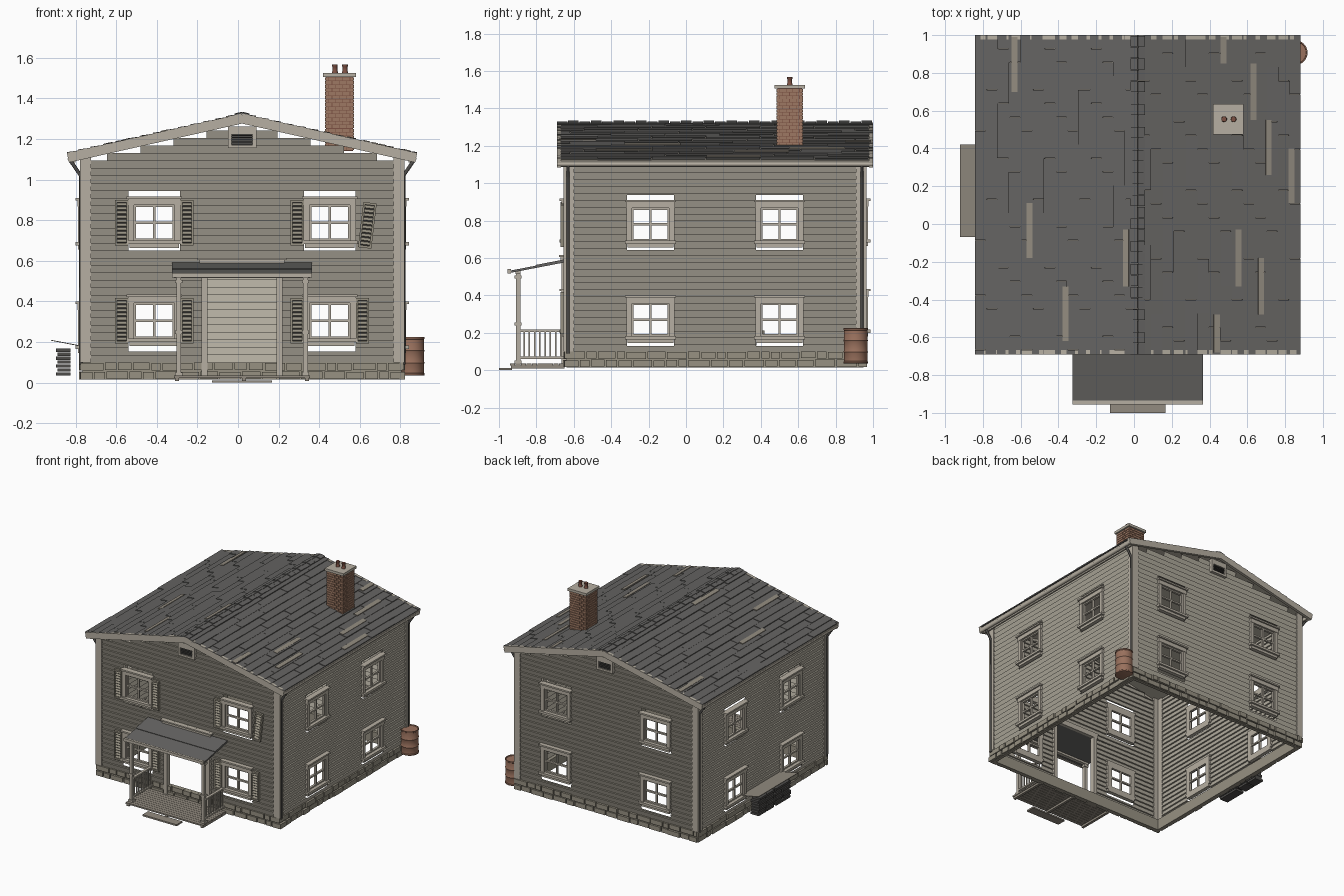
import bpy, bmesh, math, random
from mathutils import Matrix, Vector

random.seed(4)
if "Cube" in bpy.data.objects:
    bpy.data.objects.remove(bpy.data.objects["Cube"])


def mat(name, *rgb):
    m = bpy.data.materials.new(name)
    m.use_nodes = True
    col = (*rgb, 1)
    m.diffuse_color = col
    m.node_tree.nodes["Principled BSDF"].inputs["Base Color"].default_value = col
    return m


SIDING = mat("cream siding", .44, .41, .34)
TRIM = mat("pale trim", .47, .43, .36)
ROOF = mat("grey shingle", .13, .127, .122)
BRICK = mat("brick", .34, .19, .125)
POT = mat("clay pot", .2, .08, .055)
RUST = mat("rusty steel", .32, .165, .11)
STONE = mat("stone", .31, .285, .225)
DARK = mat("dark metal", .075, .072, .068)
WOOD = mat("weathered wood", .29, .26, .215)

T, R = Matrix.Translation, Matrix.Rotation
CX, CY = .02, .155          # house centre
SLOPE = .225
PITCH = .0368               # siding course height


class Part:
    """Collects boxes, quads and lathed shapes into one object."""

    def __init__(self, name, material, frame=Matrix()):
        self.name, self.material, self.frame = name, material, frame
        self.bm = bmesh.new()

    def box(self, x, y, z, extra=Matrix()):
        c = [(a + b) / 2 for a, b in (x, y, z)]
        s = [abs(b - a) for a, b in (x, y, z)]
        bmesh.ops.create_cube(self.bm, size=1,
                              matrix=self.frame @ extra @ T(c) @ Matrix.Diagonal((*s, 1)))

    def quad(self, pts):
        self.bm.faces.new([self.bm.verts.new(self.frame @ Vector(p)) for p in pts])

    def lathe(self, x, y, profile, n=24):
        rings = [[self.bm.verts.new((x + r * math.cos(k * math.tau / n),
                                     y + r * math.sin(k * math.tau / n), z)) for k in range(n)]
                 for r, z in profile]
        for a, b in zip(rings, rings[1:]):
            for k in range(n):
                j = (k + 1) % n
                self.bm.faces.new((a[k], a[j], b[j], b[k]))
        self.bm.faces.new(rings[0][::-1])
        self.bm.faces.new(rings[-1])

    def done(self, smooth=False):
        me = bpy.data.meshes.new(self.name)
        self.bm.to_mesh(me)
        self.bm.free()
        me.materials.append(self.material)
        ob = bpy.data.objects.new(self.name, me)
        bpy.context.collection.objects.link(ob)
        if smooth:
            bpy.ops.object.select_all(action='DESELECT')
            ob.select_set(True)
            bpy.context.view_layer.objects.active = ob
            bpy.ops.object.shade_smooth_by_angle(angle=math.radians(40))


def tube(name, pts, r, material):
    cu = bpy.data.curves.new(name, 'CURVE')
    cu.dimensions, cu.bevel_depth, cu.bevel_resolution, cu.use_fill_caps = '3D', r, 1, True
    sp = cu.splines.new('POLY')
    sp.points.add(len(pts) - 1)
    for p, co in zip(sp.points, pts):
        p.co = (*co, 1)
    cu.materials.append(material)
    bpy.context.collection.objects.link(bpy.data.objects.new(name, cu))


def siding(part, half, gable, holes):
    """Tilted board courses with cut openings; gable courses step under the roof."""
    for r in range(31 if gable else 28):
        za, zb = .1 + r * PITCH, .1 + (r + 1) * PITCH
        hw = min(half, (1.28 - zb) / SLOPE) if gable else half
        zs = sorted({za, zb} | {z for h in holes for z in h[2:] if za < z < zb})
        us = sorted({-hw, hw} | {u for h in holes for u in h[:2] if -hw < u < hw})
        for z0, z1 in zip(zs, zs[1:]):
            for u0, u1 in zip(us, us[1:]):
                um, zm = (u0 + u1) / 2, (z0 + z1) / 2
                if any(h[0] < um < h[1] and h[2] < zm < h[3] for h in holes):
                    continue
                y0, y1 = (-.012 * (z - za) / PITCH for z in (z0, z1))
                part.quad([(u0, y0, z0), (u1, y0, z0), (u1, y1, z1), (u0, y1, z1)])
                if z1 == zb:
                    part.quad([(u0, y1, z1), (u1, y1, z1), (u1, 0, z1), (u0, 0, z1)])


def window(part, u, zc):
    def b(x0, x1, out, z0, z1):
        part.box((u + x0, u + x1), (-out, .008), (zc + z0, zc + z1))
    for s in (-1, 1):
        b(s * .1, s * .128, .022, -.1, .1)              # casings
        b(s * .09, s * .1, .01, -.0875, .0875)          # sash sides
        b(-.1, .1, .01, s * .0775, s * .0875)           # sash rails
    b(-.006, .006, .008, -.08, .08)
    b(-.09, .09, .008, -.006, .006)
    b(-.13, .13, .025, .0875, .118)
    b(-.136, .136, .036, .118, .13)
    b(-.136, .136, .036, -.105, -.0875)
    b(-.122, .122, .022, -.124, -.105)


def shutter(frame_part, slat_part, u, zc, tilt=0):
    m = T((u, 0, zc)) @ R(tilt, 4, 'Y')
    for s in (-1, 1):
        frame_part.box((s * .023, s * .033), (-.03, -.013), (-.112, .112), m)
        frame_part.box((-.033, .033), (-.03, -.013), (s * .1, s * .112), m)
    slat_part.box((-.024, .024), (-.017, -.013), (-.1, .1), m)
    for i in range(10):
        frame_part.box((-.024, .024), (-.008, .008), (-.002, .002),
                       m @ T((0, -.022, -.09 + i * .02)) @ R(.9, 4, 'X'))


# Four walls, each built in a frame whose local -y points outward
for name, turn, half, dist, win_u, low, up in (
        ("front", 0, .785, .795, .432, .305, .787), ("right", 1, .795, .785, .345, .27, .78),
        ("back", 2, .785, .795, .432, .305, .787), ("left", 3, .795, .785, .345, .27, .78)):
    gable, front = turn % 2 == 0, turn == 0
    F = T((CX, CY, 0)) @ R(turn * math.pi / 2, 4, 'Z') @ T((0, -dist, 0))
    holes, win = [], Part(name + "_windows", TRIM, F)
    for u in (-win_u, win_u):
        for zc, lo, hi in ((low, -.152 if gable else -.14, .125), (up, -.137, .157)):
            holes.append((u - .126, u + .126, zc + lo, zc + hi))
            window(win, u, zc)
    win.done()
    if front:
        holes.append((-.19, .19, 0, .6))
    boards = Part(name + "_siding", SIDING, F)
    siding(boards, half, gable, holes)
    boards.done()

    corner = Part(name + "_corner_boards", TRIM, F)
    for s in (-1, 1):
        corner.box((s * (half - .04), s * (half + .012)), (-.014, 0), (.1, 1.12))
    corner.done()

    # Stone footing in two staggered rows
    base = Part(name + "_footing", STONE, F)
    base.box((-half, half), (0, .025), (.015, .1))
    for row in range(2):
        u = -half - .01
        while u < half - .02:
            w = min(random.uniform(.05, .12), half + .01 - u)
            z0 = .016 + row * .044 + random.uniform(0, .004)
            base.box((u, u + w - .008), (-random.uniform(.01, .018), .01), (z0, z0 + .036))
            u += w
    base.done()

    if gable:   # louvred attic vent
        vent, dark = Part(name + "_vent_frame", TRIM, F), Part(name + "_vent_louvres", DARK, F)
        for s in (-1, 1):
            vent.box((s * .052, s * .07), (-.03, 0), (1.155, 1.235))
        vent.box((-.07, .07), (-.03, 0), (1.155, 1.17))
        vent.box((-.07, .07), (-.03, 0), (1.222, 1.262))
        dark.box((-.055, .055), (-.016, -.01), (1.165, 1.225))
        for i in range(5):
            dark.box((-.055, .055), (-.026, -.014), (1.172 + i * .011, 1.176 + i * .011))
        vent.done()
        dark.done()
    if front:   # shutters and door frame
        frames, slats = Part("shutters", STONE, F), Part("shutter_backs", DARK, F)
        for u in (-win_u, win_u):
            for zc in (low, up):
                for s in (-1, 1):
                    loose = u > 0 and s > 0 and zc == up
                    shutter(frames, slats, u + s * (.185 if loose else .161),
                            zc - .012 * loose, .12 * loose)
        frames.done()
        slats.done()
        door = Part("door_frame", TRIM, F)
        for s in (-1, 1):
            door.box((s * .17, s * .2), (-.025, .01), (.035, .59))
        door.box((-.21, .21), (-.03, .01), (.575, .605))
        door.box((-.22, .22), (-.04, .01), (.605, .615))
        door.done()

# Roof: deck, shingle courses, exposed patches, rakes
ANGLE = math.atan(SLOPE)
LEN, Y0, Y1 = .86 / math.cos(ANGLE), -.69, 1.0
deck, rake = Part("roof_deck", TRIM), Part("rake_boards", TRIM)
shingles, patch = Part("shingles", ROOF), Part("bare_roof_patches", WOOD)
COURSES, BLOCK = 14, .29
step = LEN / COURSES
for s in (-1, 1):
    M = T((CX, 0, 1.313)) @ R(0 if s > 0 else math.pi, 4, 'Z') @ R(ANGLE, 4, 'Y')
    ya, yb = (Y0, Y1) if s > 0 else (-Y1, -Y0)
    deck.box((0, LEN), (ya + .005, yb - .005), (-.018, 0), M)
    for a, b in ((ya, ya + .022), (yb - .022, yb)):
        rake.box((0, LEN), (a, b), (-.036, .012), M)
    for i in range(COURSES):
        y = ya - (i % 4) * BLOCK / 4
        while y < yb:
            lift = random.uniform(0, .004)
            shingles.box((0, step + (.006 if i < COURSES - 1 else 0)),
                         (max(y, ya), min(y + BLOCK, yb) - .002), (0, .006 + lift),
                         M @ T((i * step, 0, .001)) @ R(-.07 - lift * 4, 4, 'Y'))
            y += BLOCK
for x, y0, y1 in ((-.63, .7, .99), (-.55, -.18, .11), (-.04, -.33, -.03), (-.36, -.62, -.33),
                  (.47, .85, .99), (.63, .55, .85), (.71, .26, .55), (.83, .11, .4),
                  (.55, -.33, -.03), (.67, -.48, -.18), (.435, -.68, -.48)):
    M = T((x, 0, 1.313 - SLOPE * abs(x - CX))) @ R(math.copysign(ANGLE, x - CX), 4, 'Y')
    patch.box((-.016, .016), (y0, y1), (.008, .0165), M)
# Overlapping ridge caps
ridge, n = Part("ridge_caps", ROOF), 28
for i in range(n):
    y = Y0 + i * (Y1 - Y0) / n
    for s in (-1, 1):
        ridge.box((0, s * .037), (y, y + .056), (0, .008),
                  T((CX, 0, 1.323 + .003 * (i % 2))) @ R(s * ANGLE, 4, 'Y'))
for p in (deck, rake, shingles, patch, ridge):
    p.done()

# Gutters, eave boards and downspouts
fascia = Part("eave_boards", TRIM)
for s, side in ((-1, "left"), (1, "right")):
    fascia.box((CX + s * .82, CX + s * .832), (Y0 + .02, Y1 - .02), (1.085, 1.115))
    tube(side + "_gutter", [(CX + s * .846, Y0, 1.102), (CX + s * .846, Y1, 1.102)], .014, TRIM)
    for end, y in (("front", -.63), ("back", .94)):
        x = CX + s * .795
        tube(f"{side}_{end}_downspout",
             [(x, y, .09), (x, y, 1.02), (CX + s * .846, y, 1.095)], .009, DARK)
fascia.done()

# Brick chimney with cap and pots
bricks, core = Part("chimney_bricks", BRICK), Part("chimney_core", POT)
HX, H = Matrix.Translation((.5, .555, 0)), .066
core.box((-H, H), (-H, H), (1.14, 1.505), HX)
for row in range(20):
    z = 1.145 + row * .018
    for q in range(4):
        m = HX @ R(q * math.pi / 2, 4, 'Z')
        for k in range(5):
            a = max(-.071, -.071 + .0355 * (k - .5 * (row % 2)))
            b = min(.071, -.071 + .0355 * (k + 1 - .5 * (row % 2)) - .003)
            if b > a + .004:
                bricks.box((a, b), (-.071, -.06), (z, z + .0155), m)
cap, pots = Part("chimney_cap", TRIM), Part("chimney_pots", POT)
cap.box((-.081, .081), (-.081, .081), (1.505, 1.525), HX)
for x in (.477, .527):
    pots.lathe(x, .555, [(.015, 1.52), (.015, 1.53), (.012, 1.535), (.012, 1.555),
                         (.014, 1.558), (.014, 1.567)], 16)
for p in (bricks, core, cap):
    p.done()
pots.done(True)

# Porch: deck, step, posts, railings, roof
P = T((CX, 0, 0))
floor, porch = Part("porch_deck", WOOD, P), Part("porch_posts_and_rails", TRIM, P)
for i in range(10):
    floor.box((-.335, .335), (-.94 + i * .029, -.913 + i * .029), (.024, .035))
for x in (-.33, 0, .31):
    floor.box((x, x + .02), (-.935, -.65), (.008, .024))
floor.box((-.148, .148), (-1, -.93), (0, .012))
for s in (-1, 1):
    x = s * .312
    porch.box((x - .012, x + .012), (-.91, -.886), (.035, .525))
    for z in (.035, .24, .49):
        porch.box((x - .018, x + .018), (-.916, -.88), (z, z + .016))
    for z in (.06, .205):
        porch.box((x - .01, x + .01), (-.89, -.65), (z, z + .012))
    for i in range(8):
        y = -.865 + i * .028
        porch.box((x - .004, x + .004), (y - .004, y + .004), (.07, .207))
porch.box((-.335, .335), (-.912, -.884), (.515, .537))
porch.box((-.345, .345), (-.955, -.935), (.518, .54))
awning = Part("porch_roof", ROOF, P)
awning.box((-.345, .345), (-.3, 0), (-.006, .006), T((0, -.65, .582)) @ R(.19, 4, 'X'))
awning.box((-.345, .345), (-.155, 0), (.004, .01), T((0, -.65, .582)) @ R(.19, 4, 'X'))
for p in (floor, porch, awning):
    p.done()

# Covered board stack beside the left wall
stack, cover = Part("board_stack", DARK), Part("stack_cover", WOOD)
for i in range(7):
    z = .035 + i * .0195
    for k in range(4):
        y = -.02 + k * .1 + random.uniform(-.01, .01)
        stack.box((-.895 + .006 * (i % 2), -.825), (y, y + .09), (z, z + .016))
cover.box((-.155, 0), (-.07, .42), (0, .004), T((-.77, 0, .178)) @ R(.19, 4, 'Y'))
stack.done()
cover.done()

# Rusty barrel at the back right corner
barrel = Part("barrel", RUST)
prof = [(.06, .035), (.066, .037), (.066, .045), (.063, .048)]
for z in (.098, .158):
    prof += [(.063, z - .006), (.066, z), (.063, z + .006)]
prof += [(.063, .213), (.066, .216), (.066, .224), (.06, .225), (.058, .218)]
barrel.lathe(.853, .907, prof)
barrel.done(True)
